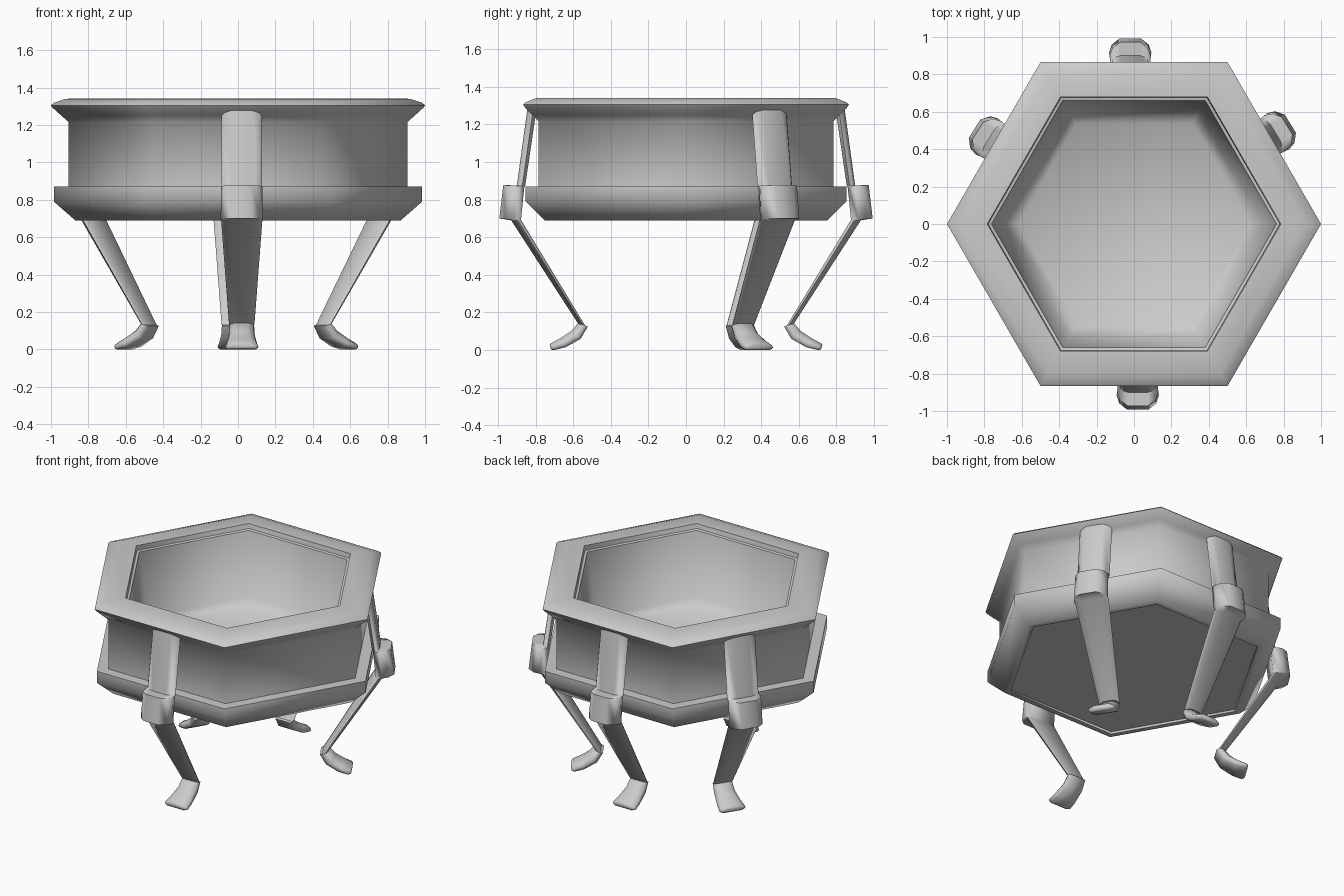
import bpy, bmesh
from math import sin, cos, radians

if "Cube" in bpy.data.objects:
    bpy.data.objects.remove(bpy.data.objects["Cube"])


def loft(name, rings, angle):
    """Skin a list of closed rings and cap both ends."""
    bm = bmesh.new()
    loops = [[bm.verts.new(p) for p in ring] for ring in rings]
    n = len(loops[0])
    for a, b in zip(loops, loops[1:]):
        for i in range(n):
            bm.faces.new((a[i], a[(i + 1) % n], b[(i + 1) % n], b[i]))
    bm.faces.new(loops[0])
    bm.faces.new(loops[-1])
    bmesh.ops.recalc_face_normals(bm, faces=bm.faces[:])
    me = bpy.data.meshes.new(name)
    bm.to_mesh(me)
    bm.free()
    ob = bpy.data.objects.new(name, me)
    bpy.context.collection.objects.link(ob)
    bpy.ops.object.select_all(action='DESELECT')
    ob.select_set(True)
    bpy.context.view_layer.objects.active = ob
    bpy.ops.object.shade_smooth_by_angle(angle=radians(angle))
    return ob


def hexagon(r, z):
    return [(r * cos(radians(60 * i)), r * sin(radians(60 * i)), z) for i in range(6)]


# Hexagonal basin: underside, lower band, wall, flared rim, hollow inside
profile = [(0.83, 0.705), (0.83, 0.69), (0.87, 0.69), (0.985, 0.79), (0.985, 0.87),
           (0.905, 0.87), (0.905, 1.215), (0.945, 1.25), (0.992, 1.293), (1.0, 1.305),
           (0.985, 1.318), (0.92, 1.34), (0.785, 1.342), (0.78, 1.31), (0.762, 1.305),
           (0.69, 0.87), (0.62, 0.82)]
loft("hexagonal_basin", [hexagon(r, z) for r, z in profile], 61)

# Chamfered leg cross-section: (sideways, inside-to-outside) fractions
SECTION = [(-0.85, 0), (-1, 0.35), (-0.88, 0.7), (-0.5, 1),
           (0.5, 1), (0.88, 0.7), (1, 0.35), (0.85, 0)]

# Each station: inner radius, inner z, outer radius, outer z, half width
LEG = [(0.795, 1.285, 0.843, 1.29, 0.107), (0.855, 0.875, 0.90, 0.875, 0.108),
       (0.86, 0.868, 0.972, 0.878, 0.110), (0.878, 0.69, 0.993, 0.70, 0.113),
       (0.873, 0.685, 0.93, 0.69, 0.110), (0.535, 0.128, 0.575, 0.142, 0.068)]
FOOT = [(0.522, 0.125, 0.572, 0.145, 0.066), (0.56, 0.06, 0.612, 0.10, 0.07),
        (0.64, 0.015, 0.665, 0.065, 0.082), (0.70, 0.0, 0.72, 0.035, 0.09),
        (0.718, 0.002, 0.725, 0.028, 0.075)]


def station(ri, zi, ro, zo, w, a):
    ring = []
    for s, f in SECTION:
        r, t = ri + (ro - ri) * f, 0.02 + s * w
        ring.append((r * cos(a) - t * sin(a), r * sin(a) + t * cos(a), zi + (zo - zi) * f))
    return ring


# Four identical legs on the front, back and two rear side faces
for side, deg in {"front": -90, "back": 90, "right": 31.5, "left": 148}.items():
    for part, stations in (("leg", LEG), ("foot", FOOT)):
        loft(f"{side}_{part}", [station(*s, radians(deg)) for s in stations], 80)
